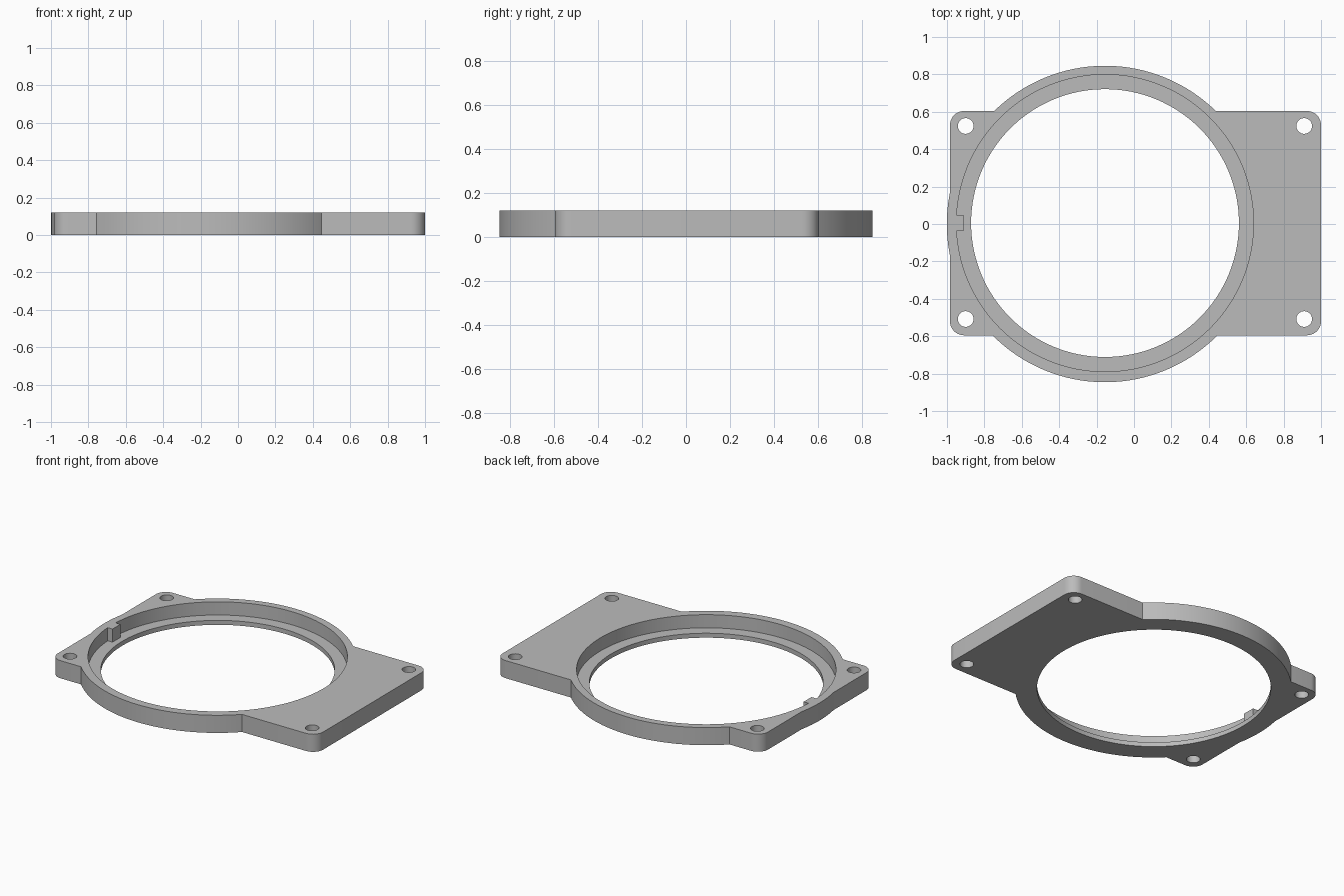
import bpy, bmesh
from math import cos, sin, radians, pi, asin

cube = bpy.data.objects.get("Cube")
if cube:
    bpy.data.objects.remove(cube, do_unlink=True)

HEIGHT, LEDGE = 0.119, 0.03
RING_X = -0.155
OUTER_R, RECESS_R, BORE_R = 0.846, 0.794, 0.716
LEFT, RIGHT, FRONT, BACK = -0.984, 1.0, -0.595, 0.604
CORNER_R, HOLE_R = 0.075, 0.042
KEY_X, KEY_HALF = -0.912, 0.042

grey = bpy.data.materials.new("grey plastic")
grey.use_nodes = True
colour = (0.5, 0.5, 0.5, 1)
grey.diffuse_color = colour
grey.node_tree.nodes["Principled BSDF"].inputs["Base Color"].default_value = colour


def arc(cx, cy, r, start, end, steps):
    return [(cx + r * cos(start + (end - start) * i / steps),
             cy + r * sin(start + (end - start) * i / steps)) for i in range(steps + 1)]


def circle(cx, cy, r, steps):
    return arc(cx, cy, r, 0, 2 * pi, steps)[:-1]


def prism(name, outline, z0, z1):
    bm = bmesh.new()
    base = bm.faces.new([bm.verts.new((x, y, z0)) for x, y in outline])
    top = bmesh.ops.extrude_face_region(bm, geom=[base])["geom"]
    bmesh.ops.translate(bm, vec=(0, 0, z1 - z0),
                        verts=[v for v in top if isinstance(v, bmesh.types.BMVert)])
    bmesh.ops.recalc_face_normals(bm, faces=bm.faces)
    mesh = bpy.data.meshes.new(name)
    bm.to_mesh(mesh)
    bm.free()
    mesh.materials.append(grey)
    obj = bpy.data.objects.new(name, mesh)
    bpy.context.collection.objects.link(obj)
    return obj


def combine(target, tool, operation):
    mod = target.modifiers.new(tool.name, "BOOLEAN")
    mod.operation, mod.solver, mod.object = operation, "EXACT", tool
    bpy.context.view_layer.objects.active = target
    bpy.ops.object.modifier_apply(modifier=mod.name)
    bpy.data.objects.remove(tool, do_unlink=True)


# Rectangular plate with rounded corners
corners = [(RIGHT - CORNER_R, BACK - CORNER_R), (LEFT + CORNER_R, BACK - CORNER_R),
           (LEFT + CORNER_R, FRONT + CORNER_R), (RIGHT - CORNER_R, FRONT + CORNER_R)]
outline = []
for i, (x, y) in enumerate(corners):
    outline += arc(x, y, CORNER_R, i * pi / 2, (i + 1) * pi / 2, 10)
plate = prism("mounting_plate", outline, 0, HEIGHT)

# Round ring body joined to the plate
combine(plate, prism("ring_body", circle(RING_X, 0, OUTER_R, 128), 0, HEIGHT), "UNION")

# Stepped recess, leaving a locating key standing on its left wall
gap = asin(KEY_HALF / RECESS_R)
recess = arc(RING_X, 0.005, RECESS_R, -pi + gap, pi - gap, 126)
recess += [(KEY_X, recess[-1][1]), (KEY_X, recess[0][1])]
combine(plate, prism("recess_cutter", recess, LEDGE, HEIGHT + 0.1), "DIFFERENCE")

# Through bore inside the ledge
combine(plate, prism("bore_cutter", circle(RING_X, 0.005, BORE_R, 128), -0.1, HEIGHT + 0.1),
        "DIFFERENCE")

# Four screw holes
for x in (-0.9, 0.91):
    for y in (-0.508, 0.524):
        combine(plate, prism("hole_cutter", circle(x, y, HOLE_R, 32), -0.1, HEIGHT + 0.1),
                "DIFFERENCE")

# Smooth curved walls, crisp edges
bpy.ops.object.select_all(action="DESELECT")
plate.select_set(True)
bpy.context.view_layer.objects.active = plate
bpy.ops.object.shade_smooth_by_angle(angle=radians(30))
